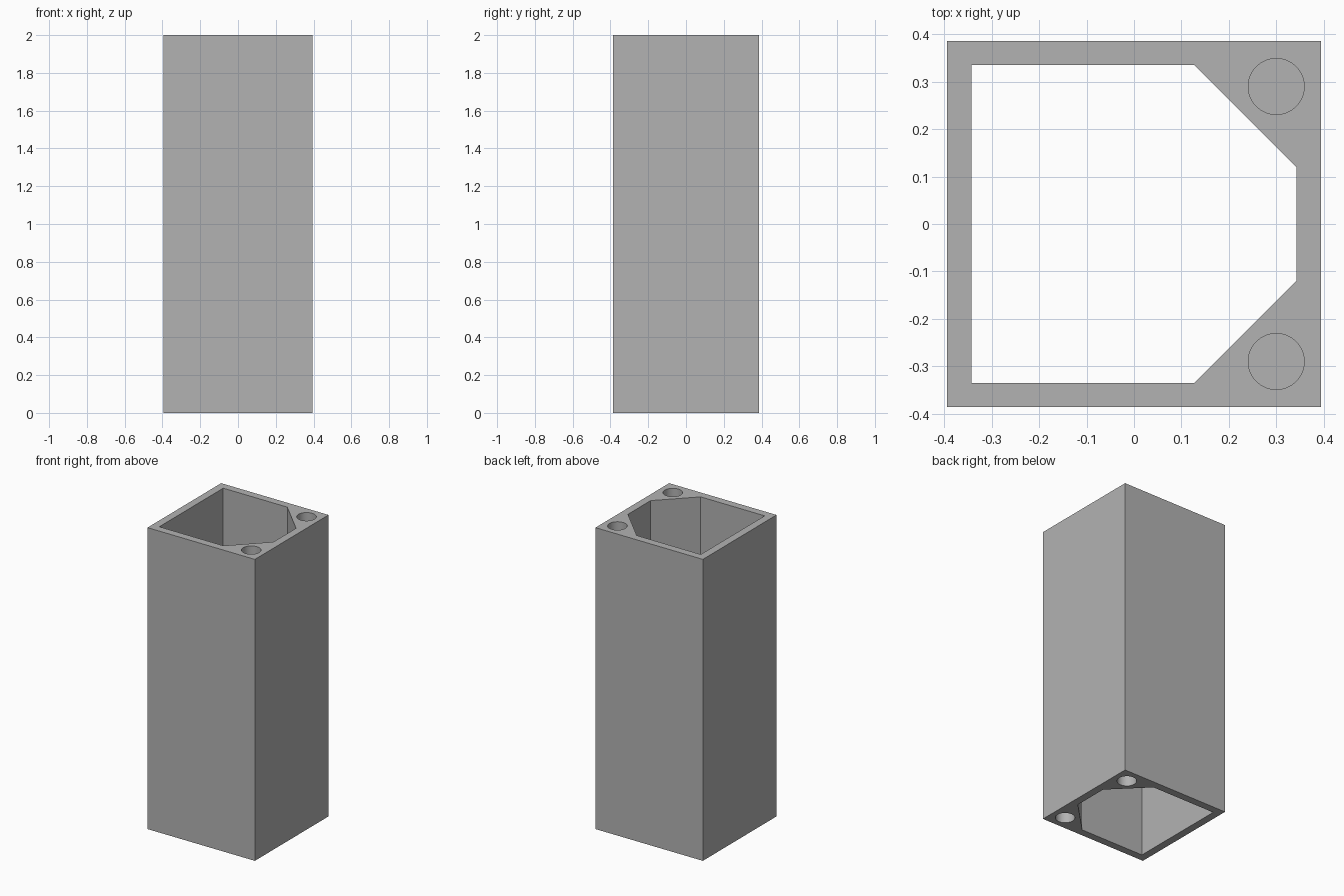
import bpy
import bmesh
import math

cube = bpy.data.objects.get("Cube")
if cube:
    bpy.data.objects.remove(cube, do_unlink=True)

HEIGHT = 2.0
HALF_X, HALF_Y = 0.394, 0.386
WALL = 0.051
CHAMFER = 0.216
HOLE_X, HOLE_Y, HOLE_R, HOLE_DEPTH = 0.3, 0.29, 0.059, 0.4

grey = bpy.data.materials.new("plain grey")
grey.use_nodes = True
colour = (0.45, 0.45, 0.45, 1)
grey.diffuse_color = colour
grey.node_tree.nodes["Principled BSDF"].inputs["Base Color"].default_value = colour


def prism(name, outline, bottom, top):
    """Extrude a closed outline in the ground plane between two heights."""
    bm = bmesh.new()
    base = bm.faces.new([bm.verts.new((x, y, bottom)) for x, y in outline])
    new = bmesh.ops.extrude_face_region(bm, geom=[base])["geom"]
    verts = [v for v in new if isinstance(v, bmesh.types.BMVert)]
    bmesh.ops.translate(bm, verts=verts, vec=(0, 0, top - bottom))
    bmesh.ops.recalc_face_normals(bm, faces=bm.faces)
    mesh = bpy.data.meshes.new(name)
    bm.to_mesh(mesh)
    bm.free()
    mesh.materials.append(grey)
    obj = bpy.data.objects.new(name, mesh)
    bpy.context.collection.objects.link(obj)
    return obj


def circle(cx, cy, r, n=64):
    return [(cx + r * math.cos(math.tau * i / n), cy + r * math.sin(math.tau * i / n))
            for i in range(n)]


# Outer body
body = prism("hollow_column", [(-HALF_X, -HALF_Y), (HALF_X, -HALF_Y),
                               (HALF_X, HALF_Y), (-HALF_X, HALF_Y)], 0, HEIGHT)

# Central through cavity, with two corners cut off on the thick side
ix, iy = HALF_X - WALL, HALF_Y - WALL
cutters = [prism("cavity_cutter", [(-ix, -iy), (ix - CHAMFER, -iy), (ix, CHAMFER - iy),
                                   (ix, iy - CHAMFER), (ix - CHAMFER, iy), (-ix, iy)],
                 -0.1, HEIGHT + 0.1)]

# Blind screw holes in both ends of the thick corners
for side in (-1, 1):
    outline = circle(HOLE_X, side * HOLE_Y, HOLE_R)
    cutters.append(prism("lower_hole_cutter", outline, -0.1, HOLE_DEPTH))
    cutters.append(prism("upper_hole_cutter", outline, HEIGHT - HOLE_DEPTH, HEIGHT + 0.1))

# Cut everything out, then drop the cutters
bpy.ops.object.select_all(action="DESELECT")
body.select_set(True)
bpy.context.view_layer.objects.active = body
for cutter in cutters:
    cutter.hide_render = True
    cut = body.modifiers.new(cutter.name, "BOOLEAN")
    cut.operation = "DIFFERENCE"
    cut.solver = "EXACT"
    cut.object = cutter
    bpy.ops.object.modifier_apply(modifier=cut.name)
for cutter in cutters:
    bpy.data.objects.remove(cutter, do_unlink=True)

# Round hole walls, crisp edges elsewhere
bpy.ops.object.shade_smooth_by_angle(angle=math.radians(30))
